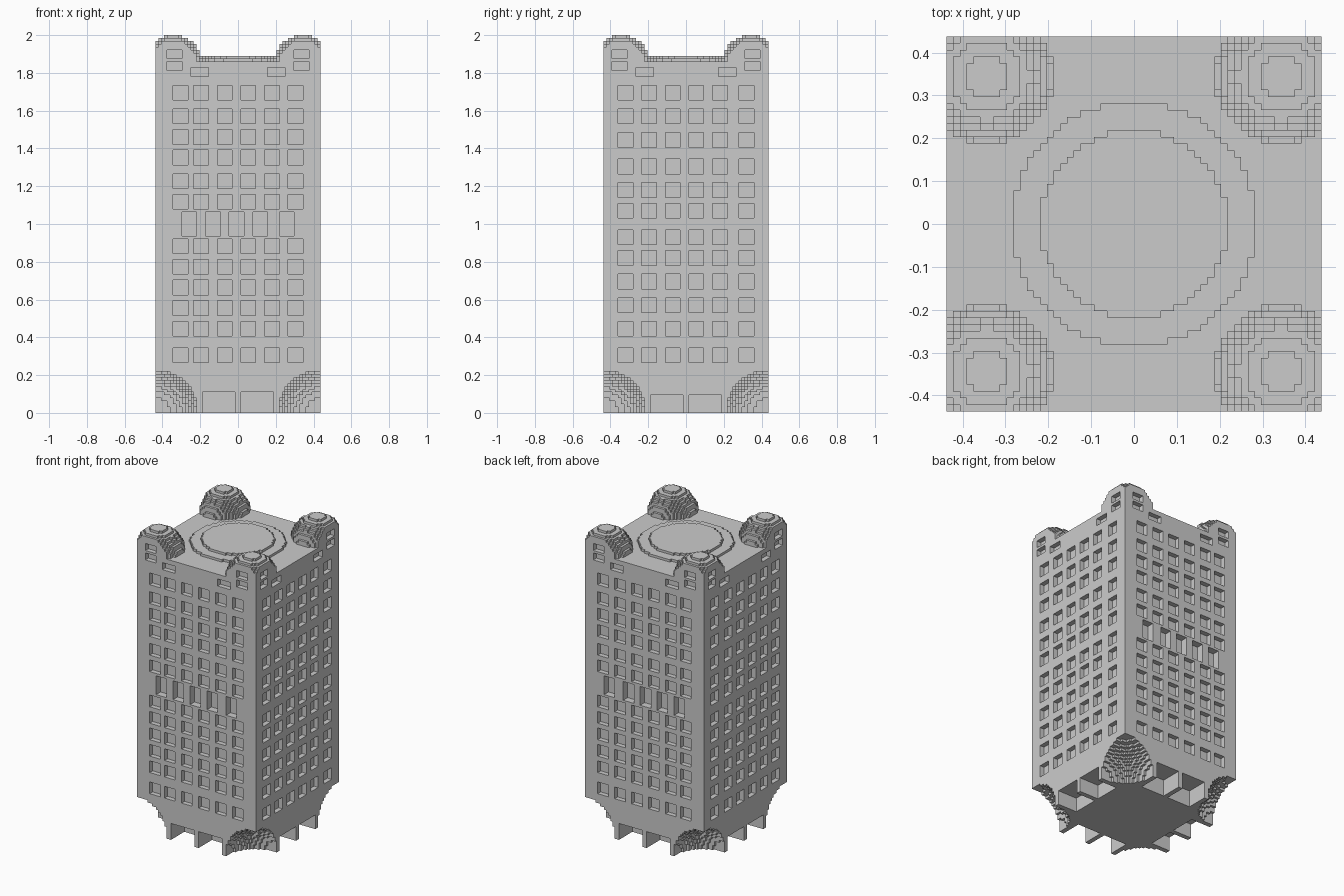
import bpy

if "Cube" in bpy.data.objects:
    bpy.data.objects.remove(bpy.data.objects["Cube"])

# Block-built tower: every part is laid out on a 1/64 unit cell grid
V = 1 / 64
N, ROOF = 56, 119          # footprint and roof height in cells
MID = N / 2
cells = {}                 # (x, y, z) -> part name


def fill(part, x0, x1, y0, y1, z0, z1, inside=lambda x, y, z: True):
    """Add cells of a box, clipped to the footprint and a shape test."""
    for x in range(max(x0, 0), min(x1, N)):
        for y in range(max(y0, 0), min(y1, N)):
            for z in range(max(z0, 0), z1):
                if inside(x + .5, y + .5, z + .5):
                    cells.setdefault((x, y, z), part)


def ball(cx, cy, cz, r):
    return lambda x, y, z: (x - cx) ** 2 + (y - cy) ** 2 + (z - cz) ** 2 <= r * r


def disc(r):
    return lambda x, y, z: (x - MID) ** 2 + (y - MID) ** 2 <= r * r


def recess(axis, a0, a1, z0, z1, depth):
    """Cut the same opening into both opposite walls facing along the axis."""
    for a in range(a0, a1):
        for z in range(z0, z1):
            for d in range(depth):
                for e in (d, N - 1 - d):
                    cells.pop((a, e, z) if axis == 'y' else (e, a, z), None)


def recess_pair(axis, a0, a1, z0, z1, depth):
    """Cut an opening and its mirror image across the wall's middle."""
    recess(axis, a0, a1, z0, z1, depth)
    recess(axis, N - a1, N - a0, z0, z1, depth)


# Main block and stepped round roof platform
fill("tower_body", 0, N, 0, N, 0, ROOF)
fill("roof_platform", 0, N, 0, N, ROOF, ROOF + 1, disc(18.2))
fill("roof_platform", 0, N, 0, N, ROOF + 1, ROOF + 2, disc(14))

# Corner domes on the roof
for cx in (6, N - 6):
    for cy in (6, N - 6):
        fill("corner_domes", cx - 10, cx + 10, cy - 10, cy + 10, ROOF, 128,
             ball(cx, cy, 118, 10))

# Rounded hollows at the four bottom corners
for cx in (0, N):
    for cy in (0, N):
        hollow = ball(cx, cy, 0, 14.4)
        for x in range(15):
            for y in range(15):
                for z in range(15):
                    c = (x if cx == 0 else N - 1 - x, y if cy == 0 else N - 1 - y, z)
                    if hollow(c[0] + .5, c[1] + .5, z + .5):
                        cells.pop(c, None)

# Window rows on front and back, with a tall band in the middle
for z in (17, 26, 33, 40, 47, 54, 69, 76, 84, 91, 98, 106):
    for i in range(6):
        a = int(6 + 7.8 * i)
        recess('y', a, a + 5, z, z + 5, 2)
for i in range(5):
    a = int(9 + 8.25 * i)
    recess('y', a, a + 5, 60, 68, 3)

# Window rows on the two sides
for z in (17, 26, 34, 42, 50, 57, 66, 73, 81, 90, 98, 106):
    for i in range(6):
        a = int(5 + 8.2 * i)
        recess('x', a, a + 5, z, z + 5, 2)

# Small turret windows and doorways
for axis, shift, door_top in (('y', 0, 7), ('x', -1, 6)):
    recess_pair(axis, 4 + shift, 9 + shift, 120, 123, 2)
    recess_pair(axis, 4 + shift, 9 + shift, 116, 119, 2)
    recess_pair(axis, 12 + shift, 18 + shift, 114, 117, 2)
    recess_pair(axis, 16, 27, 0, door_top, 9)

# Outer skin: one quad per exposed cell side, one object per part
SIDES = {
    (1, 0, 0): ((1, 0, 0), (1, 1, 0), (1, 1, 1), (1, 0, 1)),
    (-1, 0, 0): ((0, 0, 0), (0, 0, 1), (0, 1, 1), (0, 1, 0)),
    (0, 1, 0): ((0, 1, 0), (0, 1, 1), (1, 1, 1), (1, 1, 0)),
    (0, -1, 0): ((0, 0, 0), (1, 0, 0), (1, 0, 1), (0, 0, 1)),
    (0, 0, 1): ((0, 0, 1), (1, 0, 1), (1, 1, 1), (0, 1, 1)),
    (0, 0, -1): ((0, 0, 0), (0, 1, 0), (1, 1, 0), (1, 0, 0)),
}
skins = {}
for (x, y, z), part in cells.items():
    for (dx, dy, dz), quad in SIDES.items():
        if (x + dx, y + dy, z + dz) not in cells:
            verts, faces = skins.setdefault(part, ({}, []))
            faces.append([verts.setdefault((x + a, y + b, z + c), len(verts))
                          for a, b, c in quad])

for part, (verts, faces) in skins.items():
    mesh = bpy.data.meshes.new(part)
    mesh.from_pydata([((x - MID) * V, (y - MID) * V, z * V) for x, y, z in verts],
                     [], faces)
    bpy.context.collection.objects.link(bpy.data.objects.new(part, mesh))
